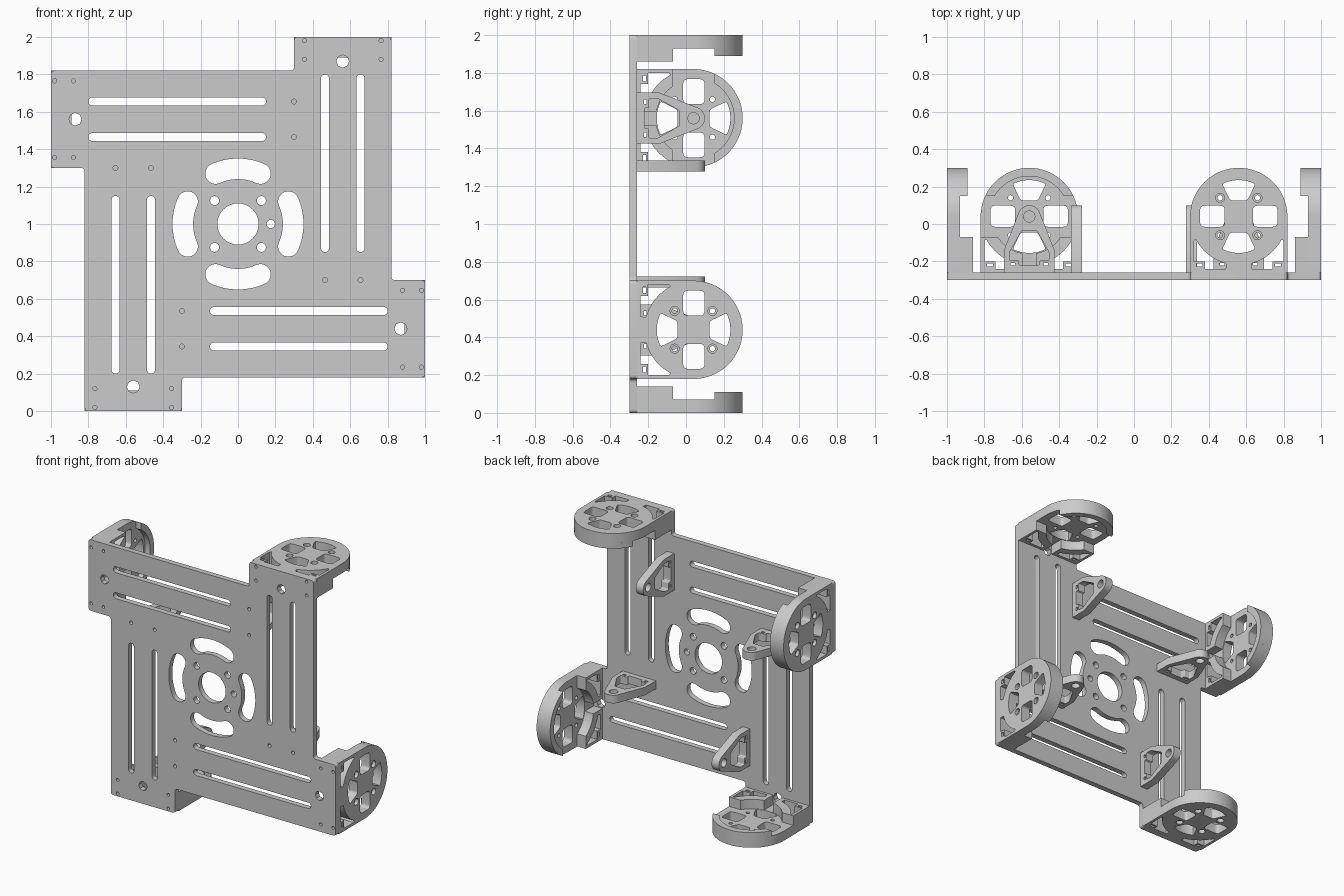
import bpy, bmesh, math
from mathutils import Matrix, Vector

if "Cube" in bpy.data.objects:
    bpy.data.objects.remove(bpy.data.objects["Cube"])

CX, CY = 0.56, 0.04            # axis of the wheel mount and bearing bracket


def arc(cx, cy, r, a0, a1, n=24):
    return [(cx + r * math.cos(math.radians(a0 + (a1 - a0) * i / n)),
             cy + r * math.sin(math.radians(a0 + (a1 - a0) * i / n))) for i in range(n + 1)]


def circle(cx, cy, r, n=24):
    return arc(cx, cy, r, 0, 360, n)[:-1]


def rounded(pts, r, n=4):
    """Replace every corner of a polygon with a small fillet."""
    out = []
    for i, p in enumerate(pts):
        p = Vector(p)
        e0, e1 = Vector(pts[i - 1]) - p, Vector(pts[(i + 1) % len(pts)]) - p
        a = p + e0.normalized() * min(r, e0.length * 0.45)
        b = p + e1.normalized() * min(r, e1.length * 0.45)
        for k in range(n + 1):
            t = k / n
            out.append(tuple(a * (1 - t) ** 2 + p * 2 * t * (1 - t) + b * t * t))
    return out


def rect(x0, y0, x1, y1):
    return [(x0, y0), (x1, y0), (x1, y1), (x0, y1)]


def turn(loop, k):
    for _ in range(k):
        loop = [(-y, x) for x, y in loop]
    return loop


def mirror(loop):
    return [(-x, y) for x, y in loop]


def move(loop, dx=CX, dy=0):
    return [(x + dx, y + dy) for x, y in loop]


def slab(name, loops, z0, z1):
    """Extrude outlines (inner loops become holes) from z0 to z1; returns a mesh."""
    cu = bpy.data.curves.new(name, 'CURVE')
    cu.dimensions, cu.fill_mode, cu.extrude = '2D', 'BOTH', (z1 - z0) / 2
    for loop in loops:
        sp = cu.splines.new('POLY')
        sp.points.add(len(loop) - 1)
        for pt, (x, y) in zip(sp.points, loop):
            pt.co = (x, y, 0, 1)
        sp.use_cyclic_u = True
    ob = bpy.data.objects.new(name, cu)
    bpy.context.collection.objects.link(ob)
    bpy.context.view_layer.update()
    me = bpy.data.meshes.new_from_object(ob.evaluated_get(bpy.context.evaluated_depsgraph_get()))
    bpy.data.objects.remove(ob)
    bm = bmesh.new()
    bm.from_mesh(me)
    bmesh.ops.remove_doubles(bm, verts=bm.verts, dist=1e-5)
    bmesh.ops.recalc_face_normals(bm, faces=bm.faces)
    bm.to_mesh(me)
    bm.free()
    me.transform(Matrix.Translation((0, 0, (z0 + z1) / 2)))
    return me


def place(name, me, matrix):
    ob = bpy.data.objects.new(name, me)
    bpy.context.collection.objects.link(ob)
    ob.matrix_world = matrix


def place_four(name, me):
    for k in range(4):
        place(f"{name}_{k + 1}", me,
              Matrix.Translation((0, 0, 1)) @ Matrix.Rotation(k * math.pi / 2, 4, 'Y'))


# Base plate: pinwheel outline, drawn in x/z around its centre
outline = []
for k in range(4):
    outline += turn([(0.82, -0.3), (0.82, 1.0), (0.3, 1.0)], k)
plate = [rounded(outline, 0.02)]
for k in range(4):
    arm = [arc(x, 0.778, 0.022, 0, 180, 10) + arc(x, -0.128, 0.022, 180, 360, 10)
           for x in (0.465, 0.655)]                                    # long slots
    arm += [circle(x, z, 0.011, 12) for x in (0.355, 0.765) for z in (0.88, 0.98)]
    arm += [circle(x, -0.3, 0.013, 12) for x in (0.465, 0.655)]        # bracket screws
    arm += [circle(CX, 0.87, 0.034, 8)]
    arm += [circle(0.125, 0.125, 0.024)]
    ends = [(0.295 * math.cos(math.radians(a)), 0.295 * math.sin(math.radians(a))) for a in (66, 114)]
    arm += [arc(0, 0, 0.35, 66, 114) + arc(*ends[1], 0.055, 114, 294, 12)[1:-1]
            + arc(0, 0, 0.24, 114, 66) + arc(*ends[0], 0.055, -114, 66, 12)[1:-1]]
    plate += [turn(l, k) for l in arm]
plate += [circle(0, 0, 0.11, 40), circle(0.175, 0, 0.022)]
place("base_plate", slab("base_plate", plate, 0.26, 0.30),
      Matrix.Translation((0, 0, 1)) @ Matrix.Rotation(math.pi / 2, 4, 'X'))

# Wheel mount face: round-topped plate with windows and screw holes
corner = [(0.24, -0.09), (0.24, -0.2), (0.18, -0.2), (0.18, -0.24), (0.07, -0.24)] \
    + arc(0, CY, 0.26, -75, -28, 12)
nut_slot = rect(0.194, -0.228, 0.226, -0.211)
corners = [corner, mirror(corner), nut_slot, mirror(nut_slot)]
side_window = rounded(rect(0.075, CY - 0.055, 0.207, CY + 0.058), 0.025)
fan = rounded([(-0.045, 0.085), (0.045, 0.085)] + arc(0, 0, 0.195, 63, 117, 10), 0.015)
screws = [(sx * 0.1, CY + sy * 0.1) for sx in (-1, 1) for sy in (-1, 1)]
face = [[(-0.26, -0.26), (0.26, -0.26)] + arc(0, CY, 0.26, 0, 180, 48)]
face += corners + [side_window, mirror(side_window), move(fan, 0, CY), move(turn(fan, 2), 0, CY)]
face += [circle(x, y, 0.024) for x, y in screws]
place_four("wheel_mount_face", slab("wheel_mount_face", [move(l) for l in face], 0.93, 1.0))

# Counterbore rings inside the screw holes
rings = [circle(x + CX, y, r) for x, y in screws for r in (0.024, 0.014)]
place_four("screw_seats", slab("screw_seats", rings, 0.93, 0.975))

# Deeper rim on the far edge of the mount
rim = arc(0, CY, 0.26, 25, 155, 36) + arc(0, CY, 0.215, 149.2, 30.8, 36)
place_four("wheel_mount_rim", slab("wheel_mount_rim", [move(rim)], 0.89, 0.93))

# Thick foot blocks that fasten the mount to the plate, split by a bolt notch
foot = [(0.036, -0.26), (0.26, -0.26), (0.26, -0.07)] + arc(0, CY, 0.2, -33.4, -79.6, 16)
feet = [foot, mirror(foot)] + corners
place_four("wheel_mount_feet", slab("wheel_mount_feet", [move(l) for l in feet], 0.86, 0.93))

# Triangular bearing bracket at the inner end of each arm
half = [(0.03, -0.22), (0.055, -0.22), (0.055, -0.195), (0.105, -0.195), (0.105, -0.15), (0.04, -0.035)]
bracket = [[(-0.135, -0.14), (-0.135, -0.26), (0.135, -0.26), (0.135, -0.14)]
           + arc(0, CY, 0.06, 22, 158),
           rounded(half + mirror(half)[::-1], 0.008),
           circle(0, CY, 0.03)]
bolt = rect(0.075, -0.223, 0.1, -0.208)
bracket += [bolt, mirror(bolt)]
place_four("bearing_bracket", slab("bearing_bracket", [move(l) for l in bracket], -0.336, -0.277))

# Smooth the curved walls, keep edges crisp
for ob in bpy.context.scene.objects:
    ob.select_set(True)
    bpy.context.view_layer.objects.active = ob
bpy.ops.object.shade_smooth_by_angle(angle=math.radians(32))
